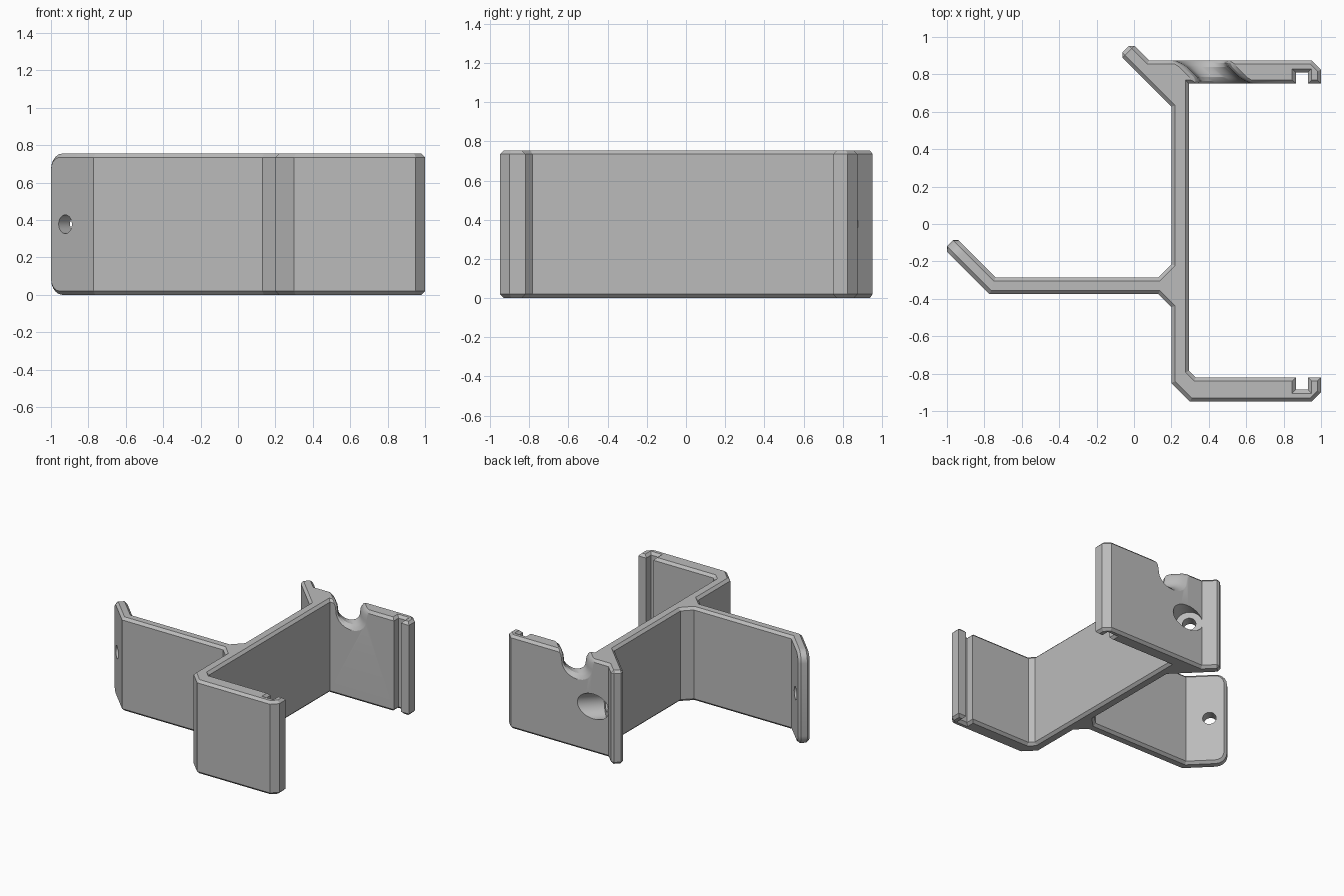
import bpy, bmesh, math
from mathutils import Vector

if "Cube" in bpy.data.objects:
    bpy.data.objects.remove(bpy.data.objects["Cube"], do_unlink=True)

HEIGHT, CHAMFER = 0.755, 0.02

gray = bpy.data.materials.new("plain gray")
gray.use_nodes = True
gray.diffuse_color = (0.5, 0.5, 0.5, 1)
gray.node_tree.nodes["Principled BSDF"].inputs["Base Color"].default_value = (0.5, 0.5, 0.5, 1)


def make_object(name, bm):
    bmesh.ops.recalc_face_normals(bm, faces=bm.faces)
    mesh = bpy.data.meshes.new(name)
    bm.to_mesh(mesh)
    bm.free()
    mesh.materials.append(gray)
    obj = bpy.data.objects.new(name, mesh)
    bpy.context.collection.objects.link(obj)
    return obj


def loft(sections):
    """Closed solid through matching rings of points."""
    bm = bmesh.new()
    rings = [[bm.verts.new(p) for p in ring] for ring in sections]
    count = len(rings[0])
    for a, b in zip(rings, rings[1:]):
        for i in range(count):
            j = (i + 1) % count
            bm.faces.new((a[i], a[j], b[j], b[i]))
    bm.faces.new(rings[0])
    bm.faces.new(rings[-1])
    bmesh.ops.recalc_face_normals(bm, faces=bm.faces)
    return bm


# Outline seen from above: lower arm, spine, upper arm, prong, side hook
outline = [
    (0.2, -0.85), (0.3, -0.95), (0.95, -0.95), (1, -0.9), (1, -0.82),
    (0.93, -0.82), (0.93, -0.885), (0.865, -0.885), (0.865, -0.82),
    (0.33, -0.82), (0.295, -0.785), (0.295, 0.75),
    (0.865, 0.75), (0.865, 0.81), (0.93, 0.81), (0.93, 0.75),
    (1, 0.75), (1, 0.825), (0.95, 0.875), (0.08, 0.875),
    (-0.012, 0.967), (-0.076, 0.903), (0.2, 0.627),
    (0.2, -0.215), (0.13, -0.285), (-0.74, -0.285),
    (-0.953, -0.072), (-1.014, -0.133), (-0.772, -0.375),
    (0.13, -0.375), (0.2, -0.445),
]
bm = loft([[(x, y, z) for x, y in outline] for z in (0, HEIGHT)])

# Round the free corners of the side hook
tip = [e for e in bm.edges
       if all(v.co.x < -0.9 for v in e.verts)
       and e.verts[0].co.z == e.verts[1].co.z
       and abs((e.verts[0].co - e.verts[1].co).normalized().dot(Vector((1, 1, 0)))) > 1.3]
bmesh.ops.bevel(bm, geom=tip, offset=0.085, segments=5, profile=0.5, affect='EDGES')

# Chamfer the rims and the two angled tips
bm.normal_update()
rims = []
for e in bm.edges:
    a, b = (v.co for v in e.verts)
    upright = abs((a - b).normalized().z) > 0.99
    if e.calc_face_angle_signed() > math.radians(75) and (not upright or a.x < 0):
        rims.append(e)
bmesh.ops.bevel(bm, geom=rims, offset=CHAMFER, segments=1, affect='EDGES')
bracket = make_object("hook_bracket", bm)


def cut(cutter):
    cutter.hide_render = True
    mod = bracket.modifiers.new(cutter.name, 'BOOLEAN')
    mod.operation = 'DIFFERENCE'
    mod.solver = 'EXACT'
    mod.object = cutter
    bpy.context.view_layer.objects.active = bracket
    bpy.ops.object.modifier_apply(modifier=mod.name)
    bpy.data.objects.remove(cutter, do_unlink=True)


def bore(name, start, length, radius):
    """Round cutter running from start along the (1, 1) diagonal."""
    along = Vector((1, 1, 0)).normalized()
    side = Vector((-1, 1, 0)).normalized()
    rings = []
    for d in (0, length):
        centre = Vector(start) + along * d
        rings.append([centre + radius * (math.cos(t) * side + math.sin(t) * Vector((0, 0, 1)))
                      for t in (math.tau * i / 40 for i in range(40))])
    cut(make_object(name, loft(rings)))


# Screw holes in hook and prong, with tool access through the upper arm
mid = HEIGHT / 2
bore("hook_hole", (-1.02, -0.32, mid), 0.4, 0.05)
bore("prong_hole", (0.0, 0.66, mid), 0.4, 0.05)
bore("tool_access", (0.145, 0.805, mid), 0.5, 0.1)

# Slanted cable groove across the top of the upper arm, flared at both faces
sections = []
for y, flare in ((0.74, 0.045), (0.752, 0.028), (0.765, 0.012), (0.785, 0),
                 (0.84, 0), (0.86, 0.012), (0.873, 0.028), (0.885, 0.045)):
    half, cx = 0.105 + flare, 0.42 + 0.815 - y
    right = [(half + 0.05, 0.82), (half + 0.05, 0.756), (half + 0.025, 0.742), (half + 0.007, 0.715)]
    arc = [(half * math.cos(t), 0.67 - (0.08 + flare) * math.sin(t))
           for t in (math.pi * i / 16 for i in range(17))]
    left = [(-x, z) for x, z in reversed(right)]
    sections.append([(cx + x, y, z) for x, z in right + arc + left])
cut(make_object("cable_groove", loft(sections)))

bpy.ops.object.select_all(action='DESELECT')
bracket.select_set(True)
bpy.context.view_layer.objects.active = bracket
bpy.ops.object.shade_smooth_by_angle(angle=math.radians(25))
